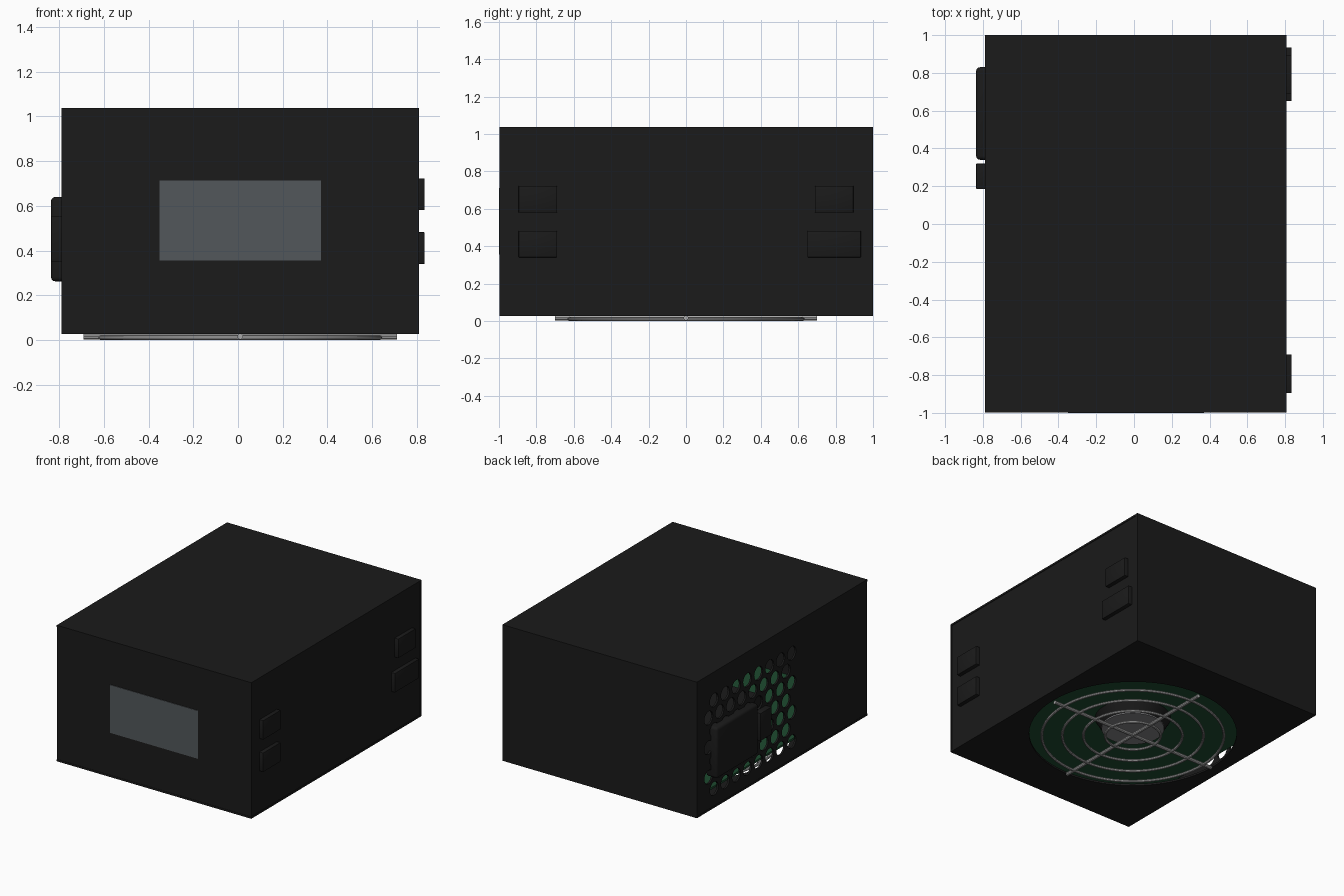
import bpy, bmesh
from mathutils import Matrix, Vector

cube = bpy.data.objects.get("Cube")
if cube:
    bpy.data.objects.remove(cube, do_unlink=True)


def material(name, r, g, b):
    m = bpy.data.materials.new(name)
    m.use_nodes = True
    m.diffuse_color = (r, g, b, 1)
    m.node_tree.nodes["Principled BSDF"].inputs["Base Color"].default_value = (r, g, b, 1)
    return m


BLACK = material("black casing", .0105, .0105, .0105)
LABEL = material("label grey", .085, .096, .104)
GREEN = material("board green", .012, .07, .028)
METAL = material("guard metal", .4, .4, .4)
HUB = material("hub grey", .22, .22, .23)


def finish(name, bm, mat, smooth=False):
    mesh = bpy.data.meshes.new(name)
    bm.to_mesh(mesh)
    bm.free()
    mesh.materials.append(mat)
    ob = bpy.data.objects.new(name, mesh)
    bpy.context.collection.objects.link(ob)
    bpy.ops.object.select_all(action='DESELECT')
    bpy.context.view_layer.objects.active = ob
    ob.select_set(True)
    if smooth:
        bpy.ops.object.shade_smooth_by_angle()
    return ob


def box(name, x, y, z, mat, bevel=0, segments=2):
    """Box from (min, max) ranges, optionally with rounded edges."""
    bm = bmesh.new()
    lo, hi = Vector((x[0], y[0], z[0])), Vector((x[1], y[1], z[1]))
    mtx = Matrix.Translation((lo + hi) / 2) @ Matrix.Diagonal((*(hi - lo), 1))
    bmesh.ops.create_cube(bm, size=1, matrix=mtx)
    if bevel:
        bmesh.ops.bevel(bm, geom=bm.edges[:], offset=bevel, segments=segments,
                        profile=.5, affect='EDGES')
    return finish(name, bm, mat, smooth=bool(bevel))


def add_cone(bm, centre, axis, r1, r2, depth, sides):
    turn = Vector((0, 0, 1)).rotation_difference(Vector(axis)).to_matrix().to_4x4()
    bmesh.ops.create_cone(bm, cap_ends=True, segments=sides, radius1=r1, radius2=r2,
                          depth=depth, matrix=Matrix.Translation(centre) @ turn)


def cone(name, centre, axis, r1, r2, depth, sides, mat):
    bm = bmesh.new()
    add_cone(bm, centre, axis, r1, r2, depth, sides)
    return finish(name, bm, mat, smooth=True)


def cut(target, bm):
    """Cut the bmesh out of the target and discard it."""
    cutter = finish("cutter", bm, BLACK)
    cutter.hide_render = True
    mod = target.modifiers.new("cut", 'BOOLEAN')
    mod.operation, mod.solver, mod.object = 'DIFFERENCE', 'EXACT', cutter
    bpy.context.view_layer.objects.active = target
    bpy.ops.object.modifier_apply(modifier=mod.name)
    bpy.data.objects.remove(cutter, do_unlink=True)


# Casing dimensions
X0, X1, Y0, Y1, Z0, Z1 = -.79, .808, -.998, 1, .026, 1.036
T = .014
FAN = Vector((.01, 0, 0))

# Casing panels, the walls set slightly back under the lid
box("top_panel", (X0, X1), (Y0, Y1), (Z1 - T, Z1), BLACK)
bottom = box("bottom_panel", (X0, X1), (Y0, Y1), (Z0, Z0 + T), BLACK)
wall_z = (Z0 + T, Z1 - T)
box("front_panel", (X0, X1), (Y0 + .002, Y0 + T), wall_z, BLACK)
box("back_panel", (X0, X1), (Y1 - T, Y1), wall_z, BLACK)
inner_y = (Y0 + T, Y1 - T)
box("left_panel", (X1 - T - .004, X1 - .004), inner_y, wall_z, BLACK)
vent = box("vent_panel", (X0 + .002, X0 + T + .002), inner_y, wall_z, BLACK)

# Staggered round vent holes
holes = bmesh.new()
for row in range(7):
    for col in range(8):
        y = -.115 + .13 * col + .065 * (row % 2)
        add_cone(holes, (X0, y, .825 - .1095 * row), (1, 0, 0), .05, .05, .2, 16)
cut(vent, holes)

# Fan opening
opening = bmesh.new()
add_cone(opening, FAN + Vector((0, 0, Z0)), (0, 0, 1), .712, .712, .2, 64)
cut(bottom, opening)

# Front label plate
box("label_plate", (-.35, .37), (-1, Y0 + .004), (.355, .712), LABEL)

# Output connectors on the left side: y range, z range
upper, lower = (.58, .722), (.34, .482)
for i, (y, z) in enumerate([((-.895, -.69), upper), ((-.895, -.69), lower),
                            ((.69, .895), upper), ((.65, .935), lower)]):
    box(f"connector_{i + 1}", (X1 - .03, .834), y, z, BLACK, .003)

# Power inlet with its inner housing, and the switch
box("power_inlet", (-.836, X0 + .05), (.34, .83), (.262, .64), BLACK, .02, 3)
box("inlet_housing", (X0 + .03, -.35), (.2, .81), (.28, .63), BLACK)
box("power_switch", (-.836, X0 + .03), (.185, .32), (.35, .555), BLACK, .005)

# Circuit board and tapered fan hub
box("circuit_board", (X0 + .03, X1 - .03), (Y0 + .02, Y1 - .02), (.15, .165), GREEN)
cone("fan_motor", FAN + Vector((0, 0, .112)), (0, 0, 1), .215, .26, .08, 48, BLACK)
cone("fan_hub", FAN + Vector((0, 0, .069)), (0, 0, 1), .215, .215, .009, 48, HUB)

# Wire guard: concentric rings and two crossing rods
for i, r in enumerate((.19, .34, .485, .625)):
    bpy.ops.mesh.primitive_torus_add(location=FAN + Vector((0, 0, .01)), major_radius=r,
                                     minor_radius=.01, major_segments=64, minor_segments=8)
    ring = bpy.context.object
    ring.name = f"guard_ring_{i + 1}"
    ring.data.materials.append(METAL)
    bpy.ops.object.shade_smooth_by_angle()
for name, axis in (("guard_rod_x", (1, 0, 0)), ("guard_rod_y", (0, 1, 0))):
    cone(name, FAN + Vector((0, 0, .0155)), axis, .0135, .0135, 1.4, 10, METAL)
